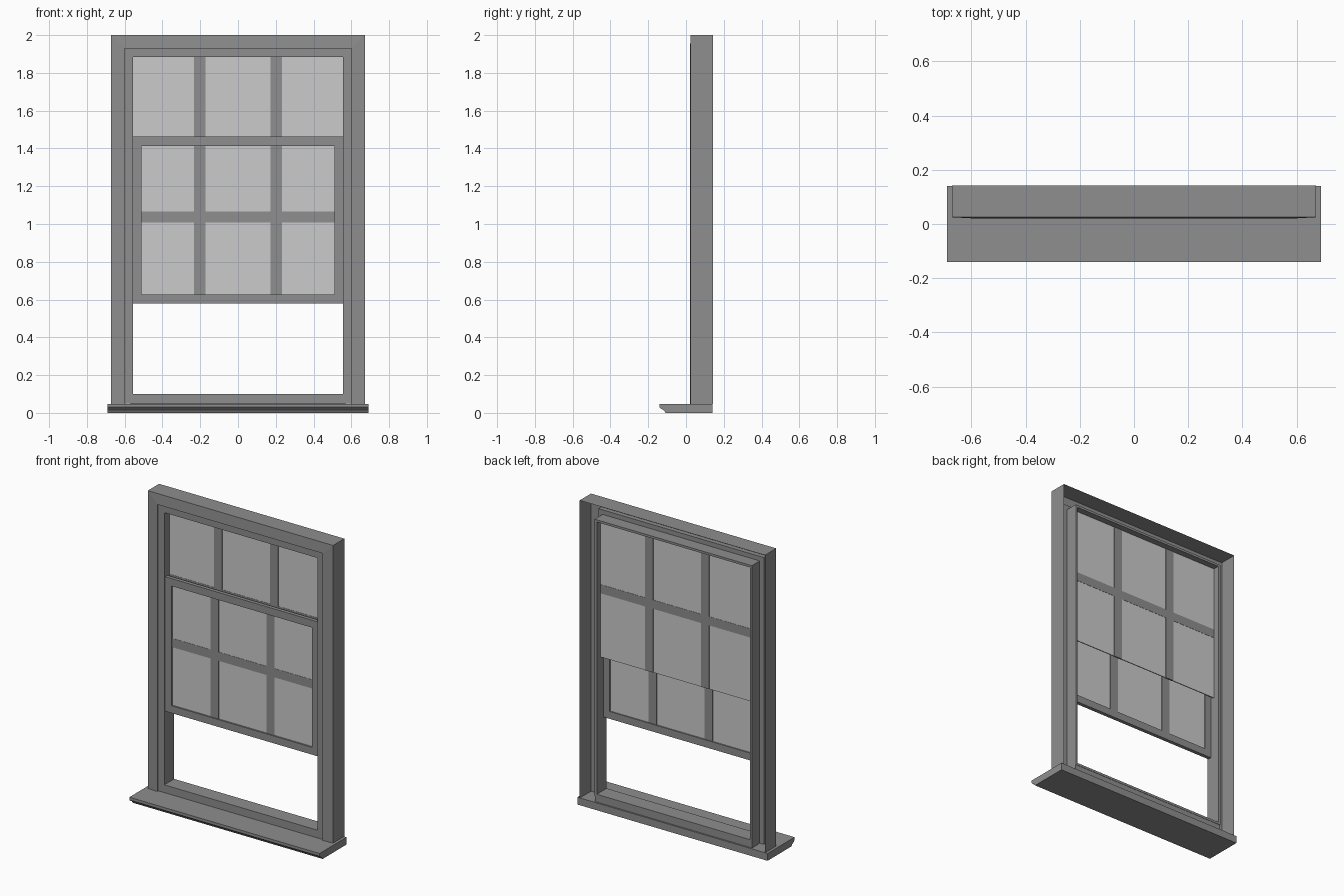
import bpy, bmesh

if "Cube" in bpy.data.objects:
    bpy.data.objects.remove(bpy.data.objects["Cube"])


def material(name, v):
    m = bpy.data.materials.new(name)
    m.diffuse_color = (v, v, v, 1)
    m.use_nodes = True
    m.node_tree.nodes["Principled BSDF"].inputs["Base Color"].default_value = m.diffuse_color
    return m


dark = material("dark_grey_paint", 0.147 / 0.434 * 0.8)
glass = material("pale_glass", 0.305 / 0.434 * 0.8)


def make(name, verts, faces, mat=dark):
    me = bpy.data.meshes.new(name)
    me.from_pydata(verts, [], faces)
    bm = bmesh.new()
    bm.from_mesh(me)
    bmesh.ops.recalc_face_normals(bm, faces=bm.faces)
    bm.to_mesh(me)
    bm.free()
    ob = bpy.data.objects.new(name, me)
    bpy.context.collection.objects.link(ob)
    me.materials.append(mat)
    return ob


def box(name, x0, x1, y0, y1, z0, z1, mat=dark):
    v = [(x, y, z) for x in (x0, x1) for y in (y0, y1) for z in (z0, z1)]
    f = [(0, 1, 3, 2), (4, 6, 7, 5), (0, 4, 5, 1), (2, 3, 7, 6), (0, 2, 6, 4), (1, 5, 7, 3)]
    return make(name, v, f, mat)


def ring(name, profile):
    """Mitred rectangular frame; each profile point is (half_width, y, z_low, z_high)."""
    v, f, n = [], [], len(profile)
    for w, y, lo, hi in profile:
        v += [(-w, y, lo), (w, y, lo), (w, y, hi), (-w, y, hi)]
    for i in range(n):
        j = (i + 1) % n
        for k in range(4):
            m = (k + 1) % 4
            f.append((4 * i + k, 4 * i + m, 4 * j + m, 4 * j + k))
    return make(name, v, f)


def muntins(prefix, half_w, y0, y1, z0, z1, bar_z):
    for side, x in (("left", -0.203), ("right", 0.203)):
        box(f"{prefix}_{side}_bar", x - 0.03, x + 0.03, y0, y1, z0, z1)
    box(f"{prefix}_cross_bar", -half_w, half_w, y0 + 0.0005, y1 - 0.0005,
        bar_z - 0.029, bar_z + 0.029)


# Sill: moulded nose profile extruded along x
prof = [(0.14, 0), (-0.108, 0), (-0.115, 0.012), (-0.132, 0.022), (-0.14, 0.03),
        (-0.14, 0.048), (0.14, 0.048)]
n = len(prof)
sv = [(x, y, z) for x in (-0.69, 0.69) for y, z in prof]
sf = [tuple(range(n)), tuple(range(n, 2 * n))]
sf += [(i, (i + 1) % n, n + (i + 1) % n, n + i) for i in range(n)]
make("sill", sv, sf)

# Outer casing: thin arch-shaped shell, front flange with side walls, open at the back
loops = [(0.672, 0.142, 2.0), (0.672, 0.025, 2.0), (0.60, 0.021, 1.93), (0.60, 0.035, 1.93)]
cv, cf = [], []
for w, y, top in loops:
    cv += [(-w, y, 0.048), (-w, y, top), (w, y, top), (w, y, 0.048)]
for i in range(len(loops) - 1):
    for k in range(3):
        a = 4 * i + k
        cf.append((a, a + 1, a + 5, a + 4))
make("casing", cv, cf)

# Inner frame: front flange stepping into a deep jamb liner
ring("inner_frame", [
    (0.60, 0.03, 0.049, 1.93), (0.555, 0.03, 0.10, 1.885),
    (0.555, 0.132, 0.10, 1.885), (0.57, 0.132, 0.085, 1.90),
    (0.57, 0.05, 0.085, 1.90), (0.60, 0.05, 0.049, 1.93)])
box("bottom_track", -0.57, 0.57, 0.05, 0.13, 0.048, 0.09)

# Lower sash: frame, pane and bars
ring("lower_sash", [
    (0.555, 0.038, 0.58, 1.462), (0.51, 0.038, 0.628, 1.413),
    (0.51, 0.062, 0.628, 1.413), (0.555, 0.062, 0.58, 1.462)])
box("lower_pane", -0.51, 0.51, 0.048, 0.054, 0.628, 1.413, glass)
muntins("lower", 0.51, 0.046, 0.056, 0.628, 1.413, 1.038)

# Upper sash: frameless pane and bars, set behind the lower sash
box("upper_pane", -0.555, 0.555, 0.085, 0.091, 0.985, 1.885, glass)
muntins("upper", 0.555, 0.083, 0.093, 0.985, 1.885, 1.432)
